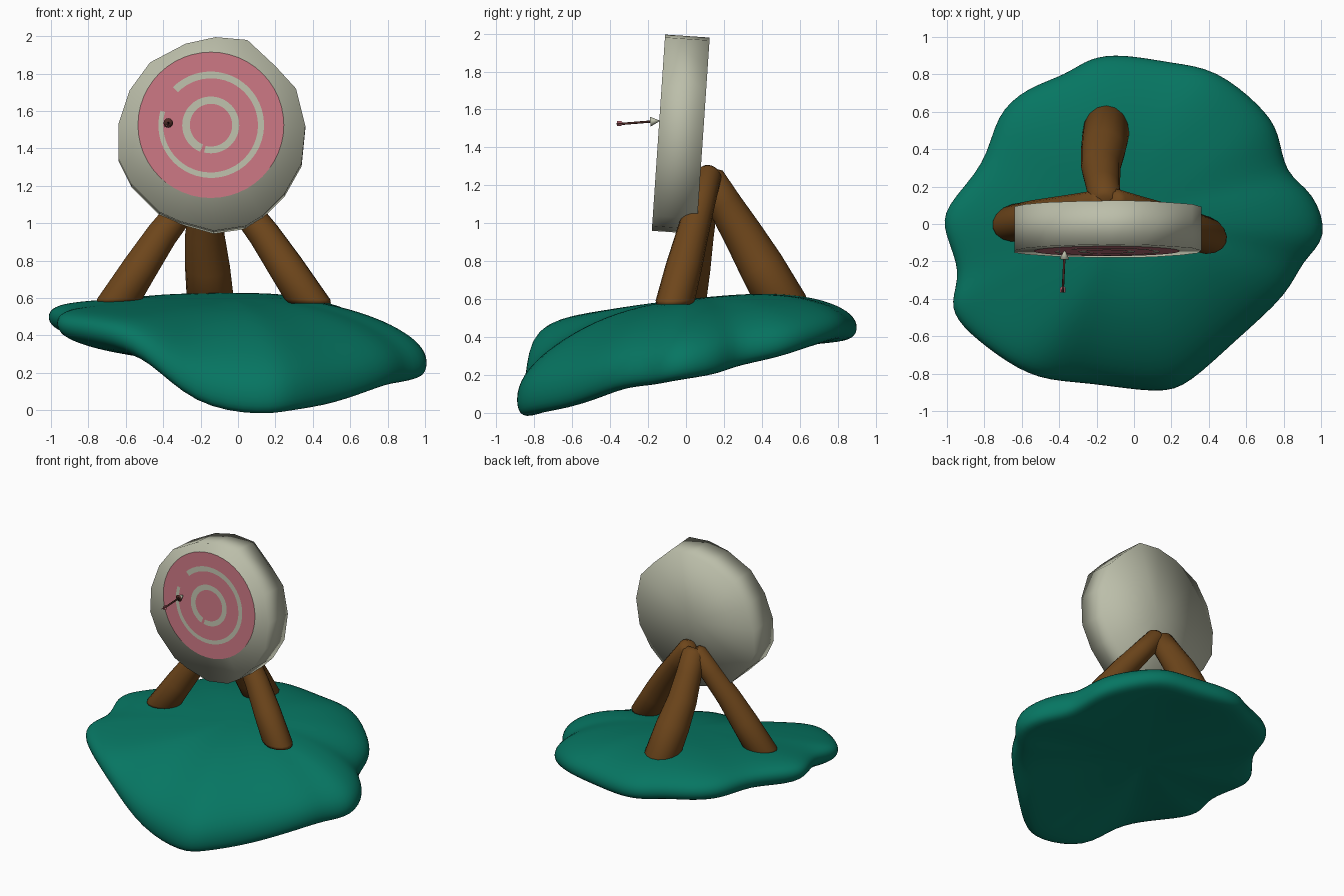
import bpy, bmesh, math
from mathutils import Vector

if "Cube" in bpy.data.objects:
    bpy.data.objects.remove(bpy.data.objects["Cube"])


def material(name, rgb):
    m = bpy.data.materials.new(name)
    m.diffuse_color = (*rgb, 1)
    m.use_nodes = True
    m.node_tree.nodes["Principled BSDF"].inputs["Base Color"].default_value = m.diffuse_color
    return m


GREEN = material("grass green", (0.002, 0.18, 0.122))
BROWN = material("wood brown", (0.155, 0.061, 0.011))
PALE = material("pale straw", (0.50, 0.515, 0.40))
PINK = material("target pink", (0.58, 0.18, 0.22))
DARK = material("dark shaft", (0.08, 0.025, 0.02))


def make(name, verts, faces, mat, smooth=True, solid=True):
    me = bpy.data.meshes.new(name)
    me.from_pydata([tuple(v) for v in verts], [], faces)
    if solid:
        bm = bmesh.new()
        bm.from_mesh(me)
        bmesh.ops.recalc_face_normals(bm, faces=bm.faces)
        bm.to_mesh(me)
        bm.free()
    for p in me.polygons:
        p.use_smooth = smooth
    me.materials.append(mat)
    ob = bpy.data.objects.new(name, me)
    bpy.context.collection.objects.link(ob)
    return ob


def loft(name, rings, start, end, mat):
    """Closed skin over rings of equal length, with a pole at each end."""
    n = len(rings[0])
    verts = [v for r in rings for v in r] + [start, end]
    faces = []
    for k in range(len(rings) - 1):
        for i in range(n):
            j = (i + 1) % n
            faces.append((k*n + i, k*n + j, k*n + n + j, k*n + n + i))
    s, last = len(rings) * n, (len(rings) - 1) * n
    for i in range(n):
        j = (i + 1) % n
        faces += [(s, j, i), (s + 1, last + i, last + j)]
    return make(name, verts, faces, mat)


def tube(name, stations, mat, sides=16, level_rings=0):
    """Round bar through (point, radius) stations; first rings may be cut level."""
    pts = [Vector(p) for p, r in stations]
    d = (pts[-1] - pts[0]).normalized()
    u = d.cross(Vector((0, 0, 1))).normalized()
    w = d.cross(u)
    rings = []
    for k, (p, (_, r)) in enumerate(zip(pts, stations)):
        ring = [p + r * (math.cos(a) * u + math.sin(a) * w)
                for a in (math.tau * i / sides for i in range(sides))]
        if k < level_rings:
            ring = [q + d * ((p.z - q.z) / d.z) for q in ring]
        rings.append(ring)
    return loft(name, rings, pts[0], pts[-1], mat)


# Ground: lumpy outline (x, y, rim height), domed top, shallow underside
OUTLINE = [
    (-.05, .89, .45), (.20, .85, .45), (.43, .80, .45), (.65, .63, .40), (.76, .48, .36),
    (.81, .28, .32), (.94, .155, .28), (1.0, -.06, .25), (.89, -.20, .225),
    (.79, -.38, .205), (.54, -.61, .125), (.30, -.82, .09), (.11, -.88, .075),
    (-.23, -.84, .135), (-.50, -.81, .34), (-.72, -.69, .42), (-.90, -.54, .45),
    (-.96, -.41, .47), (-.93, -.25, .48), (-.99, -.06, .50), (-.98, .10, .50),
    (-.80, .32, .50), (-.72, .56, .49), (-.56, .71, .48), (-.37, .79, .47), (-.23, .87, .46)]
CX, CY, TOP, BOTTOM = -.05, .05, .60, .27


def sharpen(pts):
    """Push points out so the subdivided curve passes close to them."""
    out = []
    for i, p in enumerate(pts):
        p, a, b = Vector(p), Vector(pts[i - 1]), Vector(pts[(i + 1) % len(pts)])
        out.append(p + (p - (a + b) / 2) * .42)
    return out


RIMLINE = sharpen(OUTLINE)


def ground_ring(t, k, centre, tilt, power):
    ring = []
    for x, y, z in RIMLINE:
        px, py = CX + (x - CX) * t, CY + (y - CY) * t
        edge = z + k * .055 * (1 + max(0, .5 - z) * 2.2)   # low front rim is thicker
        ring.append((px, py, edge + (centre + tilt * py - edge) * (1 - min(t, 1) ** power)))
    return ring


profile = [(.25, 1.2, TOP, .1, 3), (.5, 1.2, TOP, .1, 3), (.75, 1.2, TOP, .1, 3),
           (.93, 1.15, TOP, .1, 3), (1.012, .6, TOP, 0, 2), (1.012, -.6, TOP, 0, 2),
           (.95, -1.2, BOTTOM, .12, 2), (.75, -1.25, BOTTOM, .12, 2),
           (.4, -1.25, BOTTOM, .12, 2)]
ground = loft("ground", [ground_ring(*p) for p in profile],
              (CX, CY, TOP + .005), (CX, CY, BOTTOM), GREEN)
sub = ground.modifiers.new("smooth", 'SUBSURF')
sub.levels = sub.render_levels = 2


# Stand: three tapered logs with level feet, meeting behind the target
def leg(name, foot, bend, tip, r0, r1):
    f, t = Vector(foot), Vector(tip)
    m = (f + t) / 2 + Vector(bend)
    d = (t - f).normalized()
    tube(name, [(f - d * .012, r0 * .9), (f + d * .015, r0), (f.lerp(m, .5), r0 * .96),
                (m, (r0 + r1) / 2), (m.lerp(t, .5), r1 * 1.08),
                (t - d * .03, r1), (t, r1 * .65)], BROWN, 16, 2)


leg("left_leg", (-.64, .005, .585), (-.01, 0, .015), (-.155, .12, 1.26), .1, .07)
leg("right_leg", (.38, -.06, .58), (.01, 0, .01), (-.12, .125, 1.28), .1, .07)
leg("back_leg", (-.15, .495, .605), (-.025, 0, .01), (-.155, .105, 1.26), .125, .085)


# Target body: hand-cut 18-sided disc leaning back a little
def on_face(x, z, lift=0.0):
    return Vector((x, -.18 + .068 * (z - .965) - lift, z))


RIM = [(-.28, 1.96), (-.12, 1.995), (.05, 1.98), (.20, 1.84), (.31, 1.72), (.36, 1.52),
       (.34, 1.32), (.25, 1.16), (.13, 1.04), (.04, .985), (-.13, .96), (-.31, 1.01),
       (-.42, 1.06), (-.57, 1.21), (-.64, 1.35), (-.64, 1.53), (-.58, 1.71), (-.47, 1.86)]
depth = Vector((0, .235, -.016))
front = [on_face(x, z) for x, z in RIM]
mid = on_face(-.14, 1.476)
loft("target_body", [front, [p + depth for p in front]], mid, mid + depth, PALE)

# Painted rings: thin plates on the front face
PX, PZ = -.145, 1.525


def polar(r, deg, lift):
    a = math.radians(deg)
    return on_face(PX + r * math.cos(a), PZ + r * math.sin(a), lift)


make("pink_field", [polar(.39, i * 7.5, .003) for i in range(48)],
     [tuple(range(48))], PINK, False, False)


def stroke(name, r, w0, w1, a0, a1, n=48):
    verts = []
    for i in range(n + 1):
        f = i / n
        a = a0 + (a1 - a0) * f
        w = (w0 + (w1 - w0) * f) / 2
        verts += [polar(r - w, a, .006), polar(r + w, a, .006)]
    faces = [(2*i, 2*i + 1, 2*i + 3, 2*i + 2) for i in range(n)]
    make(name, verts, faces, PALE, False, False)


stroke("outer_ring", .268, .025, .038, 164, 495)
stroke("inner_ring", .133, .036, .042, 256, 608)

# Dart stuck in the target: shaft, cone head with dark base, and fins
tail, nose = Vector((-.381, -.365, 1.522)), Vector((-.37, -.138, 1.54))
axis = nose - tail
tube("dart_shaft", [(tail, .006), (tail + axis * .85, .006)], DARK, 8)
head = tube("dart_head", [(tail + axis * .78, .026), (nose, .001)], PALE, 12)
head.data.materials.append(DARK)
for p in head.data.polygons:
    if p.normal.dot(axis.normalized()) < -.9:
        p.material_index = 1
for k in range(3):
    a = math.tau * k / 3 + math.pi / 2
    out = Vector((math.cos(a), 0, math.sin(a)))
    side = Vector((-math.sin(a), 0, math.cos(a))) * .002
    flat = [tail, tail + axis * .16, tail + axis * .1 + out * .016, tail + out * .016]
    make("dart_fin_%d" % (k + 1), [p + side for p in flat] + [p - side for p in flat],
         [(0, 1, 2, 3), (7, 6, 5, 4)] + [(i, i + 4, (i + 1) % 4 + 4, (i + 1) % 4)
                                         for i in range(4)], PINK, False)
